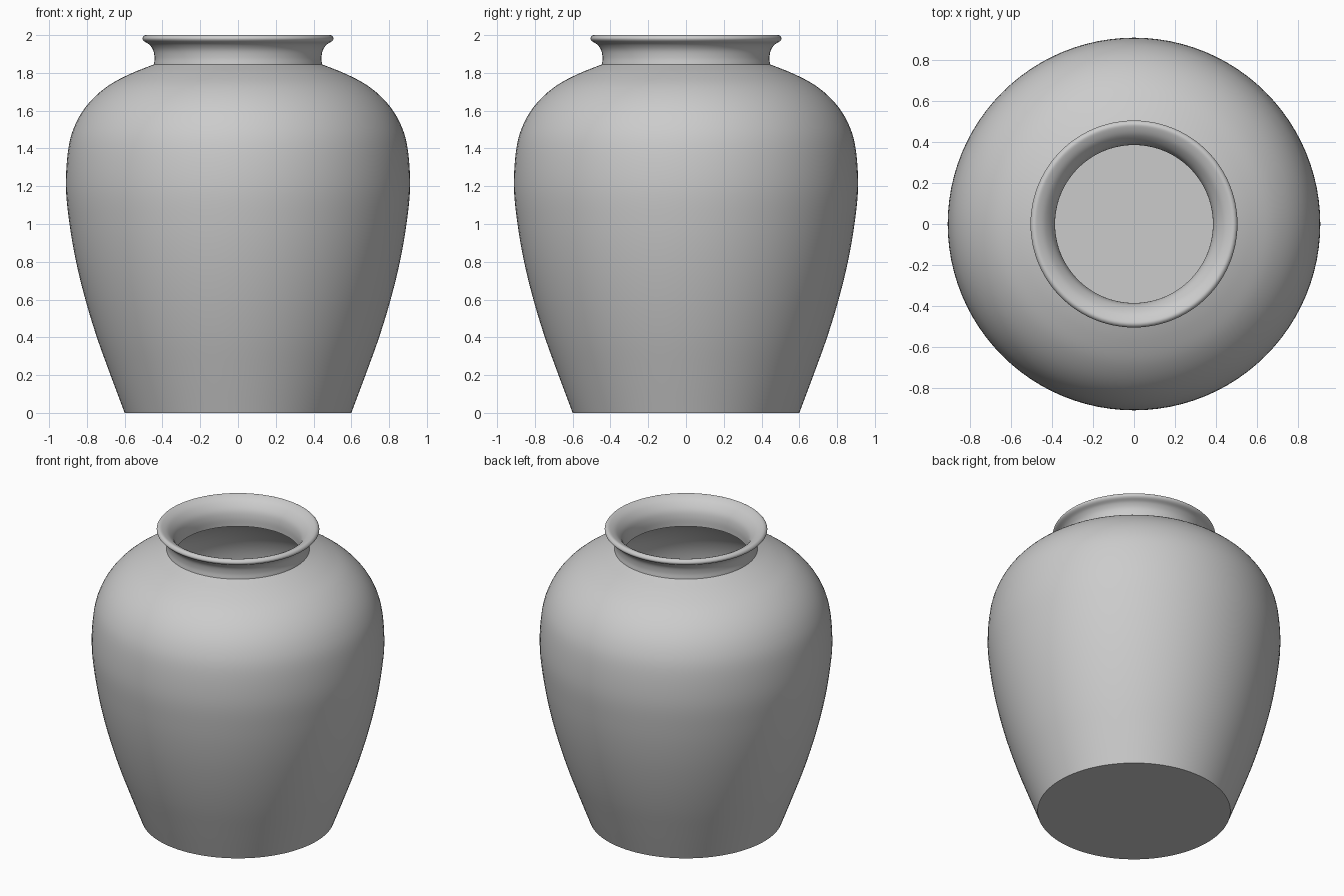
import bpy, bmesh, math
from mathutils import Vector, Matrix

cube = bpy.data.objects.get("Cube")
if cube:
    bpy.data.objects.remove(cube, do_unlink=True)

SEGMENTS = 96


def smooth_path(points, steps=5):
    """Catmull-Rom curve through (radius, height) points."""
    p = [Vector(q) for q in points]
    p = [2 * p[0] - p[1]] + p + [2 * p[-1] - p[-2]]
    out = []
    for a, b, c, d in zip(p, p[1:], p[2:], p[3:]):
        for i in range(steps):
            t = i / steps
            out.append(0.5 * (2 * b + (c - a) * t + (2 * a - 5 * b + 4 * c - d) * t * t
                              + (3 * b - a - 3 * c + d) * t ** 3))
    return out + [p[-2]]


def lathe(name, profile, material):
    """Revolve a profile that starts and ends on the axis."""
    bm = bmesh.new()
    verts = [bm.verts.new((q[0], 0, q[1])) for q in profile]
    edges = [bm.edges.new(pair) for pair in zip(verts, verts[1:])]
    bmesh.ops.spin(bm, geom=verts + edges, cent=(0, 0, 0), axis=(0, 0, 1),
                   angle=math.tau, steps=SEGMENTS, use_merge=True)
    bmesh.ops.remove_doubles(bm, verts=bm.verts, dist=0.0005)
    bmesh.ops.recalc_face_normals(bm, faces=bm.faces)
    mesh = bpy.data.meshes.new(name)
    bm.to_mesh(mesh)
    bm.free()
    mesh.materials.append(material)
    obj = bpy.data.objects.new(name, mesh)
    bpy.context.collection.objects.link(obj)
    bpy.context.view_layer.objects.active = obj
    obj.select_set(True)
    bpy.ops.object.shade_smooth_by_angle(angle=math.radians(40))
    return obj


clay = bpy.data.materials.new("grey clay")
clay.use_nodes = True
colour = (0.6, 0.6, 0.6, 1)
clay.diffuse_color = colour
clay.node_tree.nodes["Principled BSDF"].inputs["Base Color"].default_value = colour

# Outer wall, from the foot to the shoulder
outer = smooth_path([(0.6, 0), (0.675, 0.2), (0.747, 0.4), (0.808, 0.6), (0.857, 0.8),
                     (0.892, 1.0), (0.911, 1.2), (0.898, 1.4), (0.86, 1.53),
                     (0.79, 1.64), (0.69, 1.73), (0.57, 1.795), (0.445, 1.845)])
# Neck, rolled lip and throat
neck = smooth_path([(0.445, 1.845), (0.442, 1.88), (0.449, 1.92), (0.47, 1.95),
                    (0.498, 1.968), (0.506, 1.983), (0.495, 1.998), (0.475, 1.998),
                    (0.435, 1.975), (0.4, 1.93), (0.387, 1.88), (0.387, 1.82)])
# Hollow inside, from the throat down to the floor
inner = smooth_path([(0.387, 1.82), (0.54, 1.75), (0.66, 1.68), (0.75, 1.6), (0.81, 1.51),
                     (0.845, 1.39), (0.856, 1.2), (0.837, 1.0), (0.753, 0.6),
                     (0.62, 0.2), (0.565, 0.05)])

lathe("jar", [(0, 0)] + outer + neck[1:] + inner[1:] + [(0, 0.05)], clay)
